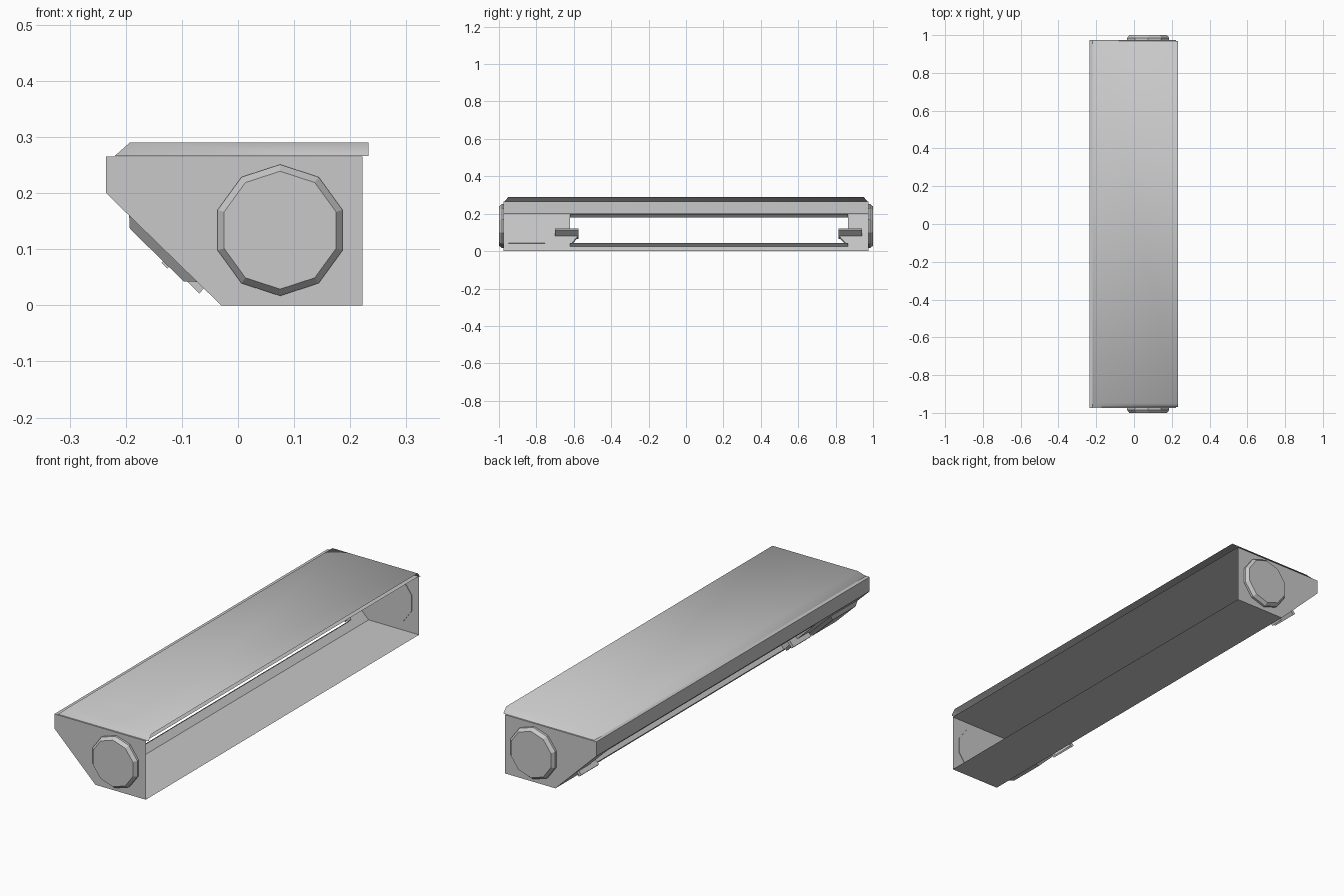
import bpy, bmesh, math
from mathutils import Vector

cube = bpy.data.objects.get("Cube")
if cube:
    bpy.data.objects.remove(cube, do_unlink=True)

grey = bpy.data.materials.new("plain_grey")
grey.use_nodes = True
GREY = (0.58, 0.58, 0.58, 1)
grey.diffuse_color = GREY
grey.node_tree.nodes["Principled BSDF"].inputs["Base Color"].default_value = GREY

END = 0.975                       # half length of the housing
KNEE, FOOT = (-0.235, 0.2), (-0.03, 0.0)
NORMAL = Vector((KNEE[1], 0, KNEE[0] - FOOT[0])).normalized()
NORMAL = Vector((abs(NORMAL.x), 0, abs(NORMAL.z)))   # points into the housing


def make(name, polygons, smooth=False):
    """Join polygons given as point lists into one object."""
    bm = bmesh.new()
    for poly in polygons:
        bm.faces.new([bm.verts.new(p) for p in poly])
    bmesh.ops.remove_doubles(bm, verts=bm.verts, dist=0.0005)
    bmesh.ops.recalc_face_normals(bm, faces=bm.faces)
    mesh = bpy.data.meshes.new(name)
    bm.to_mesh(mesh)
    bm.free()
    mesh.materials.append(grey)
    for face in mesh.polygons:
        face.use_smooth = smooth
    obj = bpy.data.objects.new(name, mesh)
    bpy.context.collection.objects.link(obj)
    return obj


def slope(y, z, inward=0.0):
    """Point on the sloped panel at height z, moved along its normal."""
    x = FOOT[0] + (KNEE[0] - FOOT[0]) * z / KNEE[1]
    return Vector((x, y, z)) + NORMAL * inward


def slope_rect(y0, y1, z0, z1, inward=0.0):
    return [slope(y, z, inward) for y, z in ((y0, z0), (y1, z0), (y1, z1), (y0, z1))]


def loft(rings):
    """Side walls plus end caps between successive rings."""
    faces = [rings[0], rings[-1]]
    for a, b in zip(rings, rings[1:]):
        n = len(a)
        faces += [[a[i], a[(i + 1) % n], b[(i + 1) % n], b[i]] for i in range(n)]
    return faces


# Housing: floor, rear strip, ceiling and two end plates, open on the +x side
profile = [(0.222, 0.0), FOOT, KNEE, (-0.235, 0.265), (0.222, 0.265)]
walls = [[(x, s * END, z) for x, z in profile] for s in (-1, 1)]
for i in (0, 2, 3):
    a, b = profile[i], profile[i + 1]
    walls.append([(a[0], -END, a[1]), (b[0], -END, b[1]),
                  (b[0], END, b[1]), (a[0], END, a[1])])
make("housing", walls)

# Sloped panel around the long slot, with a thin lip turned inward
Y0, Y1, Z0, Z1 = -0.62, 0.865, 0.025, 0.18
make("sloped_panel", [
    slope_rect(-END, END, 0, Z0), slope_rect(-END, END, Z1, KNEE[1]),
    slope_rect(-END, Y0, Z0, Z1), slope_rect(Y1, END, Z0, Z1)])
outer, inner = slope_rect(Y0, Y1, Z0, Z1), slope_rect(Y0, Y1, Z0, Z1, 0.024)
make("slot_lip", loft([outer, inner])[2:])

# Lid: shell with chamfers on three sides, open at +x and underneath
LOW, TOP, EDGE = 0.266, 0.29, 0.233
low = [(EDGE, -0.97, LOW), (-0.22, -0.97, LOW), (-0.22, 0.97, LOW), (EDGE, 0.97, LOW)]
top = [(EDGE, -0.95, TOP), (-0.193, -0.95, TOP), (-0.193, 0.95, TOP), (EDGE, 0.95, TOP)]
make("lid", [top] + [[low[i], low[i + 1], top[i + 1], top[i]] for i in range(3)], True)

# Ten-sided end caps
for side, name in ((-1, "front_cap"), (1, "back_cap")):
    rings = []
    for y, r in ((END - 0.003, 0.117), (0.985, 0.117), (1.0, 0.105)):
        rings.append([(0.075 + r * math.sin(k * math.tau / 10), side * y,
                       0.134 + r * math.cos(k * math.tau / 10)) for k in range(10)])
    make(name, loft(rings))

# Chamfered cover plate on the outside of the slope
make("cover_plate", loft([
    slope_rect(-0.95, -0.755, 0.042, 0.16, 0.003),
    slope_rect(-0.95, -0.755, 0.042, 0.16),
    slope_rect(-0.935, -0.77, 0.054, 0.148, -0.016)]))

# Clips at both ends of the slot: a tab through the panel and a corner wedge
for name, y0, y1, corner, tip in (("front_clip", -0.7, -0.575, Y0, -0.575),
                                  ("back_clip", 0.815, 0.94, Y1, 0.815)):
    make(name + "_tab", loft([slope_rect(y0, y1, 0.08, 0.09, -0.02),
                              slope_rect(y0, y1, 0.08, 0.09, 0.045)]))
    wedge = ((corner, 0.03), (tip, 0.085), (corner, 0.085))
    make(name + "_wedge", loft([[slope(y, z, d) for y, z in wedge]
                                for d in (-0.012, 0.0)]))
